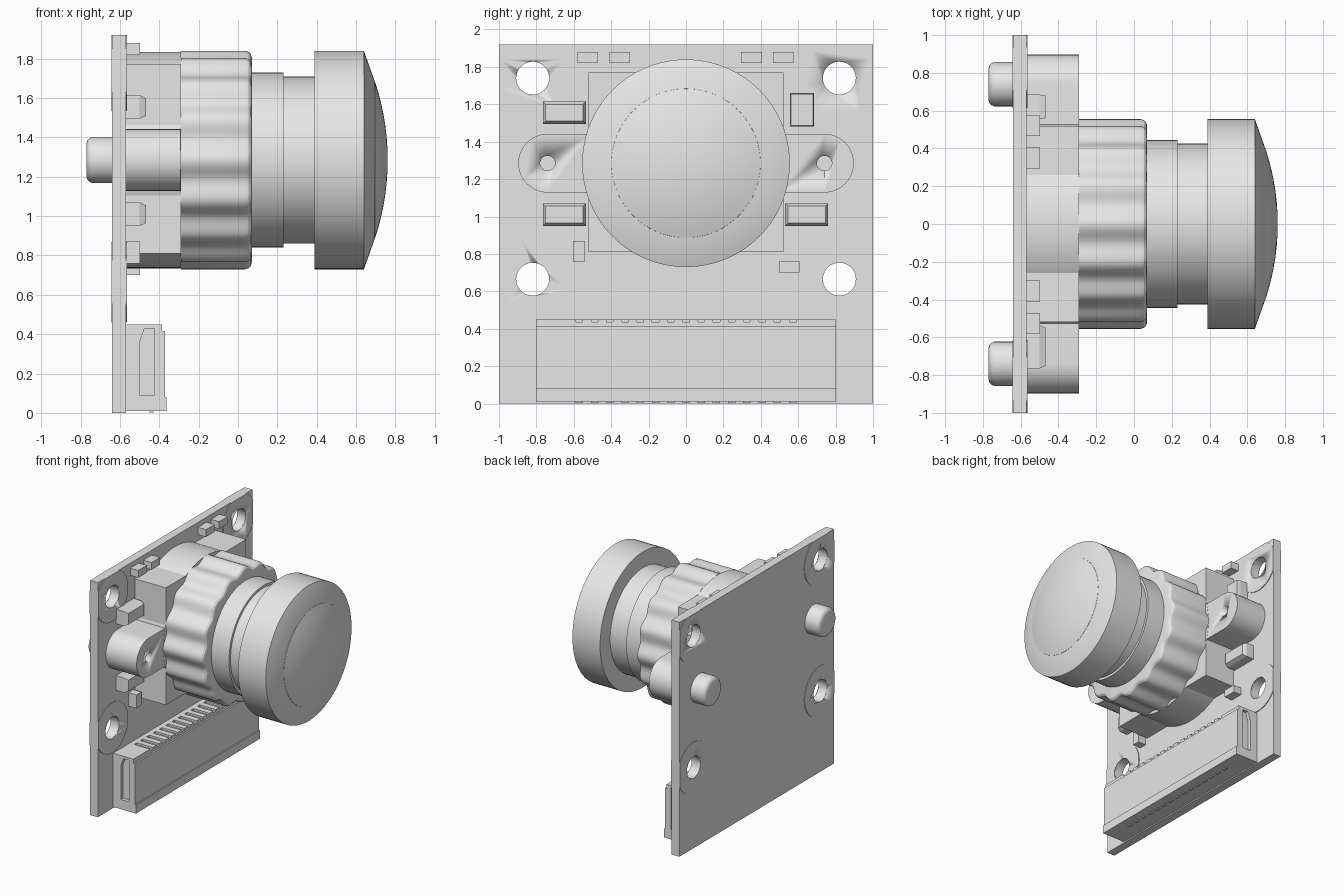
import bpy, bmesh, math

if "Cube" in bpy.data.objects:
    bpy.data.objects.remove(bpy.data.objects["Cube"], do_unlink=True)

GREY = (0.8, 0.8, 0.8, 1)
mat = bpy.data.materials.new("light grey")
mat.use_nodes = True
mat.diffuse_color = GREY
mat.node_tree.nodes["Principled BSDF"].inputs["Base Color"].default_value = GREY

FACE, BACK = -0.57, -0.64    # board front and back planes
AXIS = 1.285                 # lens axis height


def finish(name, bm, smooth=True):
    bmesh.ops.recalc_face_normals(bm, faces=bm.faces)
    mesh = bpy.data.meshes.new(name)
    bm.to_mesh(mesh)
    bm.free()
    ob = bpy.data.objects.new(name, mesh)
    bpy.context.collection.objects.link(ob)
    mesh.materials.append(mat)
    if smooth:
        activate(ob)
        bpy.ops.object.shade_smooth_by_angle(angle=math.radians(28))
    return ob


def activate(ob):
    bpy.ops.object.select_all(action='DESELECT')
    ob.select_set(True)
    bpy.context.view_layer.objects.active = ob


def prism(name, outline, x0, x1, smooth=True):
    """Extrude a (y, z) outline along x."""
    bm = bmesh.new()
    f = bm.faces.new([bm.verts.new((x0, y, z)) for y, z in outline])
    ext = bmesh.ops.extrude_face_region(bm, geom=[f])["geom"]
    bmesh.ops.translate(bm, vec=(x1 - x0, 0, 0),
                        verts=[v for v in ext if isinstance(v, bmesh.types.BMVert)])
    return finish(name, bm, smooth)


def rect(y, z, w, h):
    return [(y - w / 2, z - h / 2), (y + w / 2, z - h / 2),
            (y + w / 2, z + h / 2), (y - w / 2, z + h / 2)]


def box(name, y, z, w, h, x0, x1):
    return prism(name, rect(y, z, w, h), x0, x1, False)


def circle(y, z, r, n=40):
    return [(y + r * math.cos(math.tau * i / n), z + r * math.sin(math.tau * i / n))
            for i in range(n)]


def lathe(name, profile, y=0, z=AXIS, n=96, flutes=0, depth=0):
    """Turn (x, radius) pairs about an axis along x, with optional flutes."""
    bm = bmesh.new()
    rings = []
    for x, r in profile:
        ring = []
        for i in range(n):
            a = math.tau * i / n
            rr = r - depth * (0.5 - 0.5 * math.cos(flutes * a))
            ring.append(bm.verts.new((x, y + rr * math.cos(a), z + rr * math.sin(a))))
        rings.append(ring)
    for a, b in zip(rings, rings[1:]):
        for i in range(n):
            j = (i + 1) % n
            bm.faces.new((a[i], a[j], b[j], b[i]))
    bm.faces.new(rings[0])
    bm.faces.new(rings[-1])
    return finish(name, bm)


def cut(ob, cutters):
    for c in cutters:
        m = ob.modifiers.new("cut", 'BOOLEAN')
        m.operation, m.solver, m.object = 'DIFFERENCE', 'EXACT', c
        activate(ob)
        bpy.ops.object.modifier_apply(modifier=m.name)
    for c in cutters:
        bpy.data.objects.remove(c, do_unlink=True)


# Circuit board with mounting holes and thin pads around them
hole_spots = [(y, z) for y in (-0.82, 0.82) for z in (0.665, 1.74)]
board = box("board", 0, 0.96, 2, 1.92, BACK, FACE)
cut(board, [prism("hole_cutter", circle(y, z, 0.088), -0.8, -0.4) for y, z in hole_spots])
for y, z in hole_spots:
    outline = [(max(-1, min(1, py)), min(1.92, pz)) for py, pz in circle(y, z, 0.205, 48)]
    for side, x0, x1 in (("front", FACE, FACE + 0.006), ("back", BACK - 0.004, BACK)):
        pad = prism("hole_pad_" + side, outline, x0, x1)
        cut(pad, [prism("hole_cutter", circle(y, z, 0.088), -0.8, -0.4)])

# Lens mount: square block, round core, two screw ears, pegs behind the board
box("mount_block", 0, 1.29, 1.04, 0.96, FACE, -0.29)
lathe("mount_core", [(FACE, 0.55), (-0.29, 0.55)])
for s in (-1, 1):
    arc = [(s * (0.74 + 0.157 * math.cos(a)), AXIS + 0.157 * math.sin(a))
           for a in [math.pi * (i / 20 - 0.5) for i in range(21)]]
    ear = prism("mount_ear", [(s * 0.5, AXIS - 0.157)] + arc + [(s * 0.5, AXIS + 0.157)],
                FACE, -0.291)
    cut(ear, [prism("screw_cutter", circle(s * 0.74, AXIS, 0.04, 24), -0.5, -0.2)])
    lathe("locating_peg", [(-0.77, 0.085), (-0.765, 0.1), (-0.755, 0.111),
                           (-0.74, 0.117), (BACK, 0.117)], y=s * 0.74, n=40)

# Fluted focus ring
lathe("focus_ring", [(-0.29, 0.555), (0.035, 0.555), (0.053, 0.55),
                     (0.065, 0.538), (0.07, 0.52)], n=192, flutes=16, depth=0.032)

# Lens barrel, hood and domed front glass
lathe("lens_barrel", [(0.05, 0.445), (0.23, 0.445), (0.23, 0.425), (0.4, 0.425)])
lathe("lens_head", [(0.39, 0.555), (0.64, 0.555), (0.695, 0.4)])
R = 1.26
lathe("lens_glass", [(0.69, 0.4)] + [(0.761 - R + math.sqrt(R * R - r * r), r)
      for r in (0.398, 0.35, 0.3, 0.24, 0.18, 0.12, 0.06, 0.01)])

# Ribbon connector: body, lip, end recesses and contact grooves
def side_prism(name, outline, y0, y1):
    """Extrude an (x, z) outline along y."""
    bm = bmesh.new()
    f = bm.faces.new([bm.verts.new((x, y0, z)) for x, z in outline])
    ext = bmesh.ops.extrude_face_region(bm, geom=[f])["geom"]
    bmesh.ops.translate(bm, vec=(0, y1 - y0, 0),
                        verts=[v for v in ext if isinstance(v, bmesh.types.BMVert)])
    return finish(name, bm, False)


connector = side_prism("connector_body", [
    (FACE, 0.01), (-0.363, 0.01), (-0.363, 0.08), (-0.372, 0.08), (-0.372, 0.415),
    (-0.385, 0.415), (-0.385, 0.45), (FACE, 0.45)], -0.803, 0.803)
recess = [(-0.5, 0.09), (-0.425, 0.09), (-0.425, 0.43), (-0.475, 0.43), (-0.5, 0.36)]
cutters = [side_prism("recess_cutter", recess, s * 0.775, s * 0.9) for s in (-1, 1)]
pitch = 0.0815
for i in range(15):
    y = (i - 7) * pitch
    cutters.append(box("groove_cutter", y, 0.46, 0.035, 0.05, -0.53, -0.36))
    box("connector_contact", y, 0.008, 0.04, 0.012, -0.45, -0.43)
cut(connector, cutters)

# Small chip parts
for y, z, w, h in ((-0.525, 1.85, 0.11, 0.06), (-0.355, 1.85, 0.11, 0.06),
                   (0.35, 1.85, 0.11, 0.06), (0.52, 1.85, 0.11, 0.06),
                   (-0.572, 0.815, 0.065, 0.11), (0.553, 0.73, 0.11, 0.06)):
    box("small_chip", y, z, w, h, FACE, -0.497)

# Larger parts with tapered tops
def tapered(name, y, z, w, h, taper):
    bm = bmesh.new()
    loops = []
    for x, t in ((FACE, 0), (-0.5, 0), (-0.468, taper)):
        loops.append([bm.verts.new((x, py, pz)) for py, pz in rect(y, z, w - t, h - t)])
    for a, b in zip(loops, loops[1:]):
        for i in range(4):
            j = (i + 1) % 4
            bm.faces.new((a[i], a[j], b[j], b[i]))
    bm.faces.new(loops[0])
    bm.faces.new(loops[-1])
    finish(name, bm, False)


for y, z in ((-0.65, 1.555), (-0.65, 1.01), (0.645, 1.01)):
    tapered("large_chip", y, z, 0.23, 0.12, 0.03)
tapered("tall_chip", 0.62, 1.57, 0.13, 0.18, 0.012)
